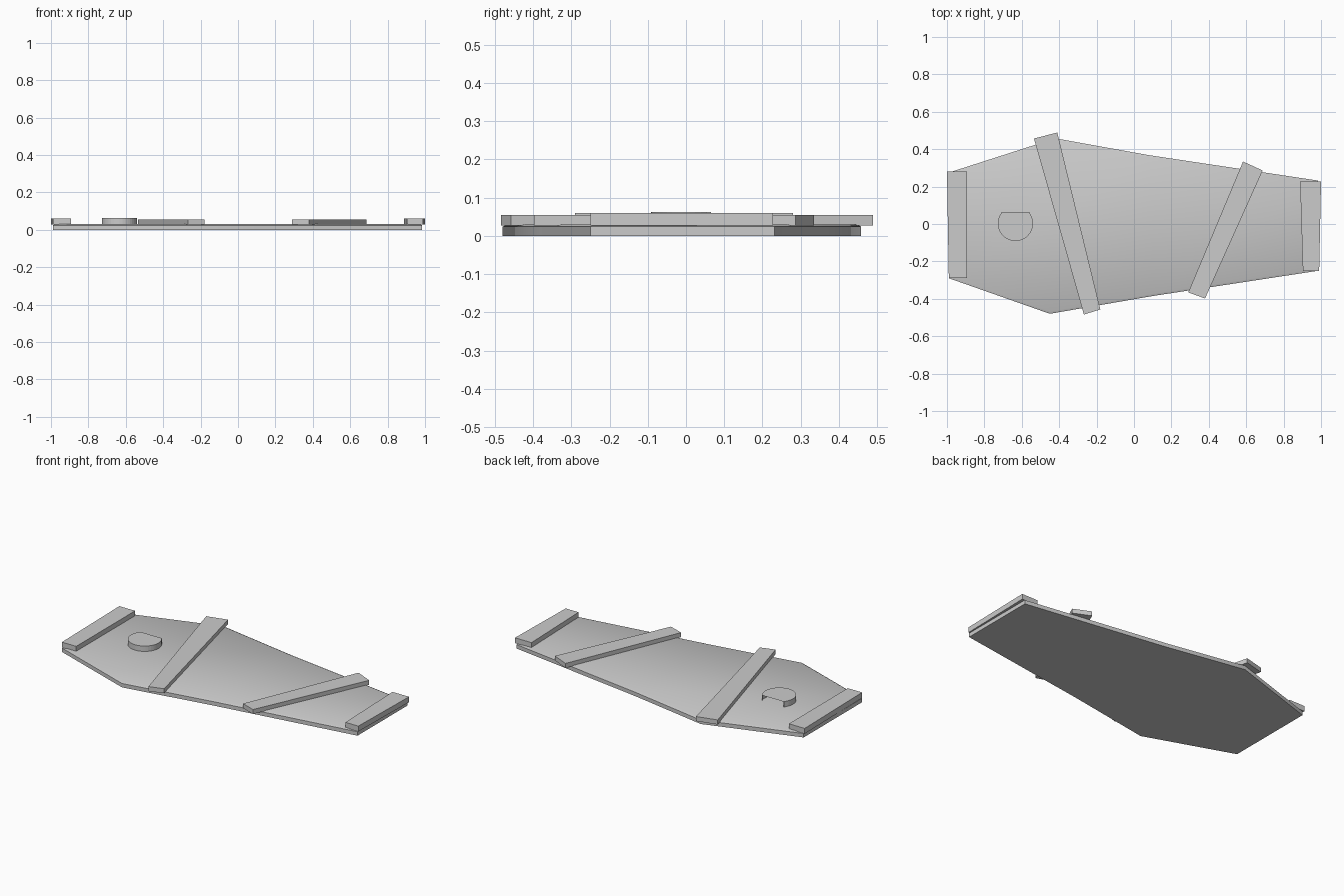
import bpy, bmesh, math

if "Cube" in bpy.data.objects:
    bpy.data.objects.remove(bpy.data.objects["Cube"])


def slab(name, outline, z0, z1, inset=0.0, drop=0.0):
    """Prism from a 2D outline, with an optional soft rim on its top edge."""
    bm = bmesh.new()
    face = bm.faces.new([bm.verts.new((x, y, z0)) for x, y in outline])
    top = bmesh.ops.extrude_face_region(bm, geom=[face], use_keep_orig=True)["geom"]
    for v in top:
        if isinstance(v, bmesh.types.BMVert):
            v.co.z = z1 - drop
    if inset:
        cap = [f for f in top if isinstance(f, bmesh.types.BMFace)]
        bmesh.ops.recalc_face_normals(bm, faces=bm.faces)
        bmesh.ops.inset_region(bm, faces=cap, thickness=inset, use_even_offset=True)
        for v in cap[0].verts:
            v.co.z = z1
    bmesh.ops.recalc_face_normals(bm, faces=bm.faces)
    mesh = bpy.data.meshes.new(name)
    bm.to_mesh(mesh)
    bm.free()
    obj = bpy.data.objects.new(name, mesh)
    bpy.context.collection.objects.link(obj)
    return obj


# Coffin-shaped lid panel with a softened rim
lid = slab("lid_panel", [
    (-0.99, 0.275), (-0.99, -0.29), (-0.45, -0.48), (0.1, -0.385),
    (0.985, -0.25), (0.985, 0.232), (0.08, 0.368), (-0.42, 0.458)],
    0.0, 0.03, inset=0.012, drop=0.006)
bpy.context.view_layer.objects.active = lid
lid.select_set(True)
bpy.ops.object.shade_smooth_by_angle(angle=math.radians(40))

# Slightly crooked planks at both ends
slab("head_plank", [(-1.0, 0.28), (-0.99, -0.29), (-0.893, -0.29), (-0.893, 0.28)], 0.027, 0.06)
slab("foot_plank", [(0.888, 0.227), (0.903, -0.25), (0.99, -0.25), (1.0, 0.227)], 0.027, 0.06)

# Diagonal planks nailed across the lid
slab("upper_brace", [(-0.535, 0.457), (-0.268, -0.484), (-0.18, -0.457), (-0.41, 0.489)], 0.027, 0.055)
slab("lower_brace", [(0.583, 0.334), (0.29, -0.366), (0.38, -0.398), (0.688, 0.286)], 0.027, 0.055)


# Crescent ornament: outer arc joined to a shifted inner arc
def arc(cy, r, tip, n):
    a0, a1 = math.pi - tip, 2 * math.pi + tip
    return [(-0.634 + r * math.cos(a0 + (a1 - a0) * i / n),
             cy + r * math.sin(a0 + (a1 - a0) * i / n)) for i in range(n + 1)]


outer = arc(0.003, 0.094, math.radians(41), 28)
inner = arc(0.033, 0.0815, math.radians(23), 24)
slab("crescent", outer + inner[::-1], 0.027, 0.063)
